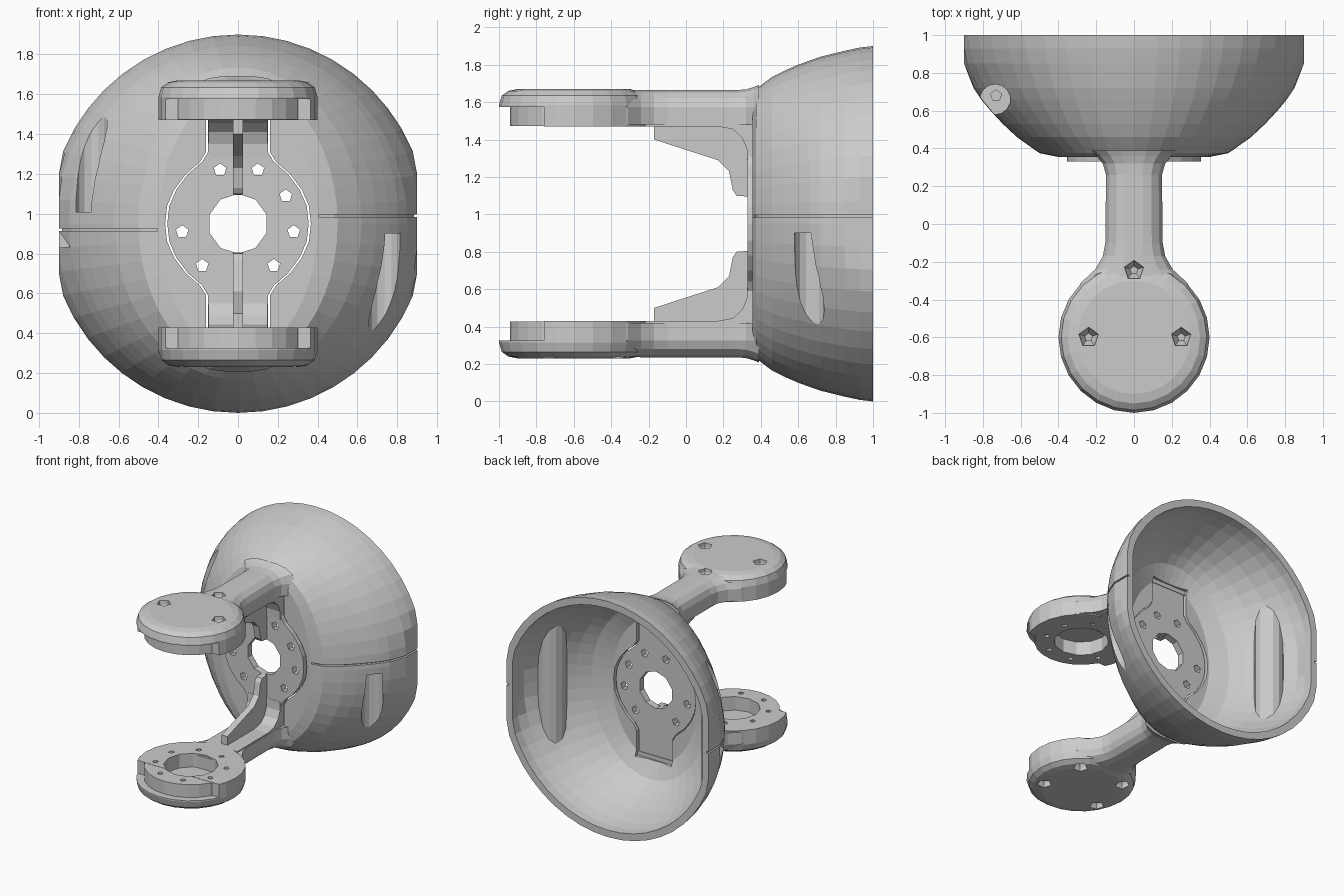
import bpy, bmesh, math

if "Cube" in bpy.data.objects:
    bpy.data.objects.remove(bpy.data.objects["Cube"])

CZ = 0.95          # height of the symmetry plane


def loft(name, rings):
    """Closed solid skinned over rings of equal point count (first and last capped)."""
    bm = bmesh.new()
    rows = [[bm.verts.new(p) for p in ring] for ring in rings]
    n = len(rows[0])
    for r0, r1 in zip(rows, rows[1:]):
        for i in range(n):
            j = (i + 1) % n
            bm.faces.new((r0[i], r0[j], r1[j], r1[i]))
    bm.faces.new(rows[0])
    bm.faces.new(rows[-1])
    bmesh.ops.recalc_face_normals(bm, faces=bm.faces)
    mesh = bpy.data.meshes.new(name)
    bm.to_mesh(mesh)
    bm.free()
    ob = bpy.data.objects.new(name, mesh)
    bpy.context.collection.objects.link(ob)
    return ob


def prism(name, pts, axis, lo, hi):
    """Extrude a 2D outline along x, y or z."""
    put = {'x': lambda p, t: (t, p[0], p[1]),
           'y': lambda p, t: (p[0], t, p[1]),
           'z': lambda p, t: (p[0], p[1], t)}[axis]
    return loft(name, [[put(p, t) for p in pts] for t in (lo, hi)])


def circle(u, v, r, n):
    return [(u + r * math.sin(2 * math.pi * i / n), v + r * math.cos(2 * math.pi * i / n))
            for i in range(n)]


def boolean(ob, other, op='DIFFERENCE'):
    """Apply a boolean and discard the helper."""
    mod = ob.modifiers.new("bool", 'BOOLEAN')
    mod.operation, mod.object, mod.solver = op, other, 'EXACT'
    dg = bpy.context.evaluated_depsgraph_get()
    mesh = bpy.data.meshes.new_from_object(ob.evaluated_get(dg))
    ob.modifiers.clear()
    ob.data = mesh
    bpy.data.objects.remove(other)


# ---------- bowl shell: oval sections along y, clipped flat at the sides ----------
OUTER = [(.355, .40, .66), (.375, .50, .72), (.46, .62, .785), (.53, .695, .82), (.60, .76, .85),
         (.66, .81, .872), (.72, .85, .893), (.85, .915, .925), (.93, .94, .942), (1, .95, .95)]
INNER = [(.40, .38, .57), (.46, .52, .69), (.53, .615, .745), (.60, .69, .785), (.72, .785, .835),
         (.85, .855, .875), (.93, .885, .89), (1.03, .895, .895)]


def oval_rings(table, clip, n=48):
    return [[(max(-clip, min(clip, a * math.cos(2 * math.pi * i / n))), y,
              CZ + b * math.sin(2 * math.pi * i / n)) for i in range(n)] for y, a, b in table]


def plate_outline(g=0.0):
    q = [(.15, .53), (.15, .36), (.18, .31), (.25, .25), (.31, .17), (.345, .09), (.355, 0)]
    q = [(x + g, z + (g * 3 if z > .5 else 0)) for x, z in q]
    right = q + [(x, -z) for x, z in q[-2::-1]]
    return [(x, CZ + z) for x, z in right + [(-x, z) for x, z in right[::-1]]]


shell = loft("bowl_shell", oval_rings(OUTER, .9))
cavity = loft("cavity", oval_rings(INNER, .848))
BX, BY = .735, .66      # vertical screw bosses inside the bowl
for s in (-1, 1):
    boss = loft("boss", [[(x, y, z) for x, y in circle(s * BX, BY, r, 14)]
                         for z, r in ((.36, .07), (.42, .11), (1.48, .11), (1.54, .07))])
    boolean(cavity, boss)
boolean(shell, cavity)
boolean(shell, prism("plate_gap", plate_outline(.011), 'y', .2, .6))

for s, end, far, seam in ((-1, 1.01, 1.65, .92), (1, .90, .25, .99)):
    # screw access channel, open to the outside, with a pilot hole in its end face
    boolean(shell, prism("channel", circle(s * BX, BY, .08, 14), 'z', min(end, far), max(end, far)))
    d = .06 if end > CZ else -.06
    lo, hi = sorted((end - d, end + d))
    boolean(shell, prism("pilot", circle(s * (BX - .005), BY + .02, .03, 5), 'z', lo, hi))
    # seam groove following the shell surface
    side = [(y, min(a, .9)) for y, a, b in OUTER] + [(1.06, .9)]
    strip = [(s * (x + .05), y - .03) for y, x in side]
    strip += [(s * (x - .016), y + .016) for y, x in side[::-1]]
    boolean(shell, prism("seam", strip, 'z', seam - .006, seam + .006))

# ---------- centre plate with bore and bolt holes ----------
plate = prism("centre_plate", plate_outline(), 'y', .33, .385)
boolean(plate, prism("bore", circle(0, CZ, .15, 10), 'y', .2, .5))
for x, z in ((-.09, 1.22), (.10, 1.22), (.24, 1.09), (-.28, .91), (.28, .91), (-.18, .74), (.18, .74)):
    boolean(plate, prism("bolt", circle(x, z, .033, 5), 'y', .2, .5))

# ---------- two mirrored arms (s = 1 top, s = -1 bottom) ----------
DY = -.6                # disc centre
RIB = [(-.17, .54), (-.17, .45), (.03, .385), (.17, .34), (.23, .28), (.25, .18), (.27, .15),
       (.335, .145), (.345, .54)]
STRAP = [(-.22, .52), (.17, .52), (.25, .505), (.30, .46), (.325, .40), (.328, .33), (.384, .33),
         (.384, .50), (.335, .60), (-.22, .60)]


def add_arm(s, tag, screws):
    def up(pts):
        return [(y, CZ + s * z) for y, z in pts]

    def span(lo, hi):
        return sorted((CZ + s * lo, CZ + s * hi))

    # bracket strap bent into the plate, with stiffening rib
    prism(tag + "_strap", up(STRAP), 'x', -.147, .147)
    prism(tag + "_rib", up(RIB), 'x', -.026, .026)

    # rounded cover over the strap, flaring into the disc and the bowl
    secs = []
    for y, w, top in ((-.42, .34, .71), (-.31, .28, .713), (-.24, .205, .714), (-.17, .165, .714),
                      (-.10, .152, .714), (.26, .148, .714), (.32, .165, .718), (.36, .20, .73),
                      (.39, .24, .742)):
        half = [(w, .53), (w, .625), (w * .88, top - .045), (w * .62, top - .012), (w * .3, top)]
        secs.append([(x, y, CZ + s * z) for x, z in half + [(-x, z) for x, z in half[::-1]]])
    loft(tag + "_arm_cover", secs)

    # end disc: bevelled cap, relieved below its front edge, plus inner ring
    disc = loft(tag + "_end_disc", [[(x, y, CZ + s * z) for x, y in circle(0, DY, r, 24)] for r, z in
                                    ((.4, .52), (.4, .635), (.385, .685), (.35, .71), (.30, .72))])
    relief = [(-.5, -1.1), (.5, -1.1), (.5, -.76), (-.5, -.76)]
    boolean(disc, prism("relief", relief, 'z', *span(.4, .625)))
    boolean(disc, prism("ring", circle(0, DY, .342, 24), 'z', *span(.522, .65)), 'UNION')
    boolean(disc, prism("disc_bore", circle(0, DY, .2, 12), 'z', *span(.4, .63)))
    for i in range(8):
        a = math.pi * (i + .5) / 4
        hole = circle(.265 * math.cos(a), DY + .265 * math.sin(a), .022, 5)
        boolean(disc, prism("ring_hole", hole, 'z', *span(.4, .57)))
    for x, y in screws:
        pit = [[(px, py, CZ + s * z) for px, py in circle(x, y, r, 5)]
               for r, z in ((.056, .74), (.05, .69), (.022, .65))]
        target = bpy.data.objects[tag + "_arm_cover"]
        if y > -.45:
            boolean(target, loft("pit", pit))
        boolean(disc, loft("pit", pit))


add_arm(1, "upper", [(0, -.245), (-.24, -.6), (.25, -.6)])
add_arm(-1, "lower", [(-.2, -.37), (.2, -.37), (-.25, -.72), (.25, -.72)])
